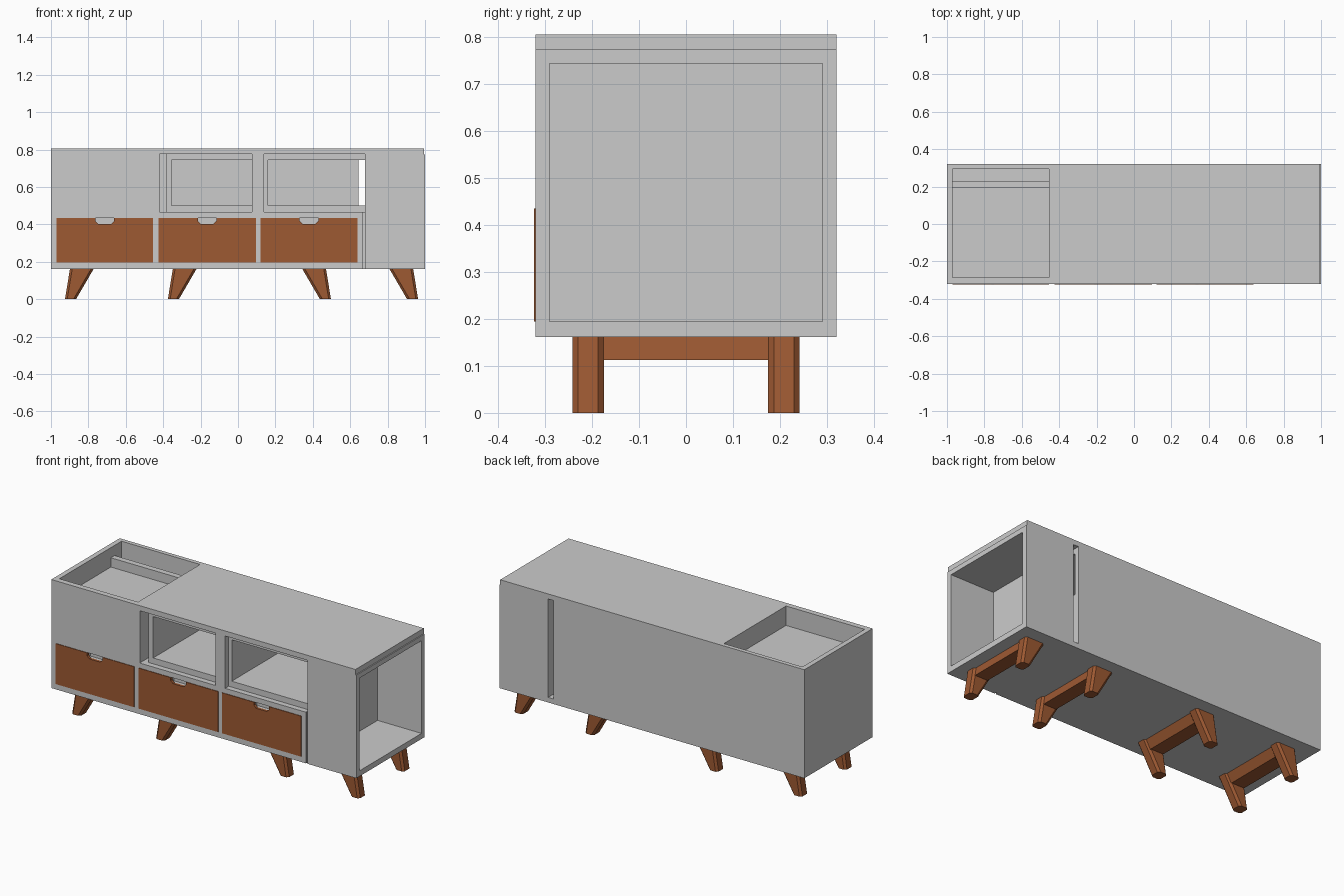
import bpy, bmesh
from mathutils import Vector

if "Cube" in bpy.data.objects:
    bpy.data.objects.remove(bpy.data.objects["Cube"])


def material(name, rgb):
    m = bpy.data.materials.new(name)
    m.diffuse_color = (*rgb, 1)
    m.use_nodes = True
    m.node_tree.nodes["Principled BSDF"].inputs["Base Color"].default_value = m.diffuse_color
    return m


GREY = material("grey_panel", (0.6, 0.6, 0.6))
BROWN = material("brown_wood", (0.34, 0.10, 0.032))


def finish(name, bm, mat):
    bmesh.ops.recalc_face_normals(bm, faces=bm.faces)
    me = bpy.data.meshes.new(name)
    bm.to_mesh(me)
    bm.free()
    me.materials.append(mat)
    ob = bpy.data.objects.new(name, me)
    bpy.context.collection.objects.link(ob)
    return ob


def prism(name, outline, y0, y1, mat, chamfer=0):
    """Extrude an x-z outline along y; optionally chamfer the long leg edges."""
    bm = bmesh.new()
    face = bm.faces.new([bm.verts.new((x, y0, z)) for x, z in outline])
    ext = bmesh.ops.extrude_face_region(bm, geom=[face])
    new = [v for v in ext["geom"] if isinstance(v, bmesh.types.BMVert)]
    bmesh.ops.translate(bm, verts=new, vec=Vector((0, y1 - y0, 0)))
    if chamfer:
        edges = [e for e in bm.edges
                 if abs(e.verts[0].co.z - e.verts[1].co.z) > 0.05]
        bmesh.ops.bevel(bm, geom=edges, offset=chamfer, segments=1,
                        affect='EDGES')
    return finish(name, bm, mat)


def box(name, x0, x1, y0, y1, z0, z1, mat):
    return prism(name, [(x0, z0), (x1, z0), (x1, z1), (x0, z1)], y0, y1, mat)


drawers = [(-0.97, -0.455), (-0.425, 0.095), (0.12, 0.64)]

# Cabinet body, hollowed by box cuts
body = box("cabinet_body", -1, 1, -0.32, 0.32, 0.162, 0.805, GREY)
cuts = [
    (-0.97, -0.455, -0.287, 0.295, 0.69, 0.9),     # open top tray
    (-0.42, 0.075, -0.4, -0.287, 0.465, 0.775),    # left niche surround
    (-0.355, 0.075, -0.4, 0.29, 0.5, 0.745),       # left niche
    (-0.42, -0.385, -0.4, 0.1, 0.465, 0.775),      # gap beside left niche
    (0.14, 0.68, -0.4, -0.287, 0.465, 0.775),      # right niche surround
    (0.16, 0.68, -0.4, 0.29, 0.5, 0.745),          # right niche
    (0.645, 0.68, -0.2, 0.4, 0.192, 0.775),        # slot through the back
    (0.712, 1.1, -0.29, 0.29, 0.195, 0.744),       # end compartment
    (0.994, 1.1, -0.4, 0.4, 0.773, 0.9),           # step at end of the top
    (0.669, 0.68, -0.4, -0.31, 0.1, 0.465),        # front seam
]
for a, b in drawers:                               # finger pockets
    c = (a + b) / 2
    cuts.append((c - 0.055, c + 0.055, -0.4, -0.285, 0.4, 0.435))
for c in cuts:
    cutter = box("cutter", *c, GREY)
    mod = body.modifiers.new("cut", 'BOOLEAN')
    mod.operation, mod.solver, mod.object = 'DIFFERENCE', 'EXACT', cutter
    dg = bpy.context.evaluated_depsgraph_get()
    cut_mesh = bpy.data.meshes.new_from_object(body.evaluated_get(dg))
    body.modifiers.clear()
    body.data = cut_mesh
    bpy.data.objects.remove(cutter)

# Rail across the top tray
box("tray_rail", -0.97, -0.455, 0.195, 0.23, 0.685, 0.745, GREY)

# Drawer fronts with a finger notch in the top edge
for i, (a, b) in enumerate(drawers):
    c = (a + b) / 2
    prism(f"drawer_front_{i + 1}", [
        (a, 0.195), (b, 0.195), (b, 0.435), (c + 0.05, 0.435),
        (c + 0.05, 0.418), (c + 0.035, 0.403), (c - 0.035, 0.403),
        (c - 0.05, 0.418), (c - 0.05, 0.435), (a, 0.435)],
        -0.3235, -0.308, BROWN)

# Splayed legs in pairs, joined by a cross rail
for i, (x, s) in enumerate([(-0.925, 1), (-0.375, 1), (0.497, -1), (0.963, -1)]):
    foot = [(0, 0), (0.059, 0), (0.155, 0.165), (0.027, 0.165)]
    leg = [(x + s * u, z) for u, z in foot]
    for side, y0 in (("front", -0.242), ("back", 0.175)):
        prism(f"{side}_leg_{i + 1}", leg, y0, y0 + 0.067, BROWN, 0.012)
    rail = [(0.03, 0.113), (0.115, 0.113), (0.143, 0.163), (0.038, 0.163)]
    prism(f"leg_rail_{i + 1}", [(x + s * u, z) for u, z in rail],
          -0.19, 0.19, BROWN)
